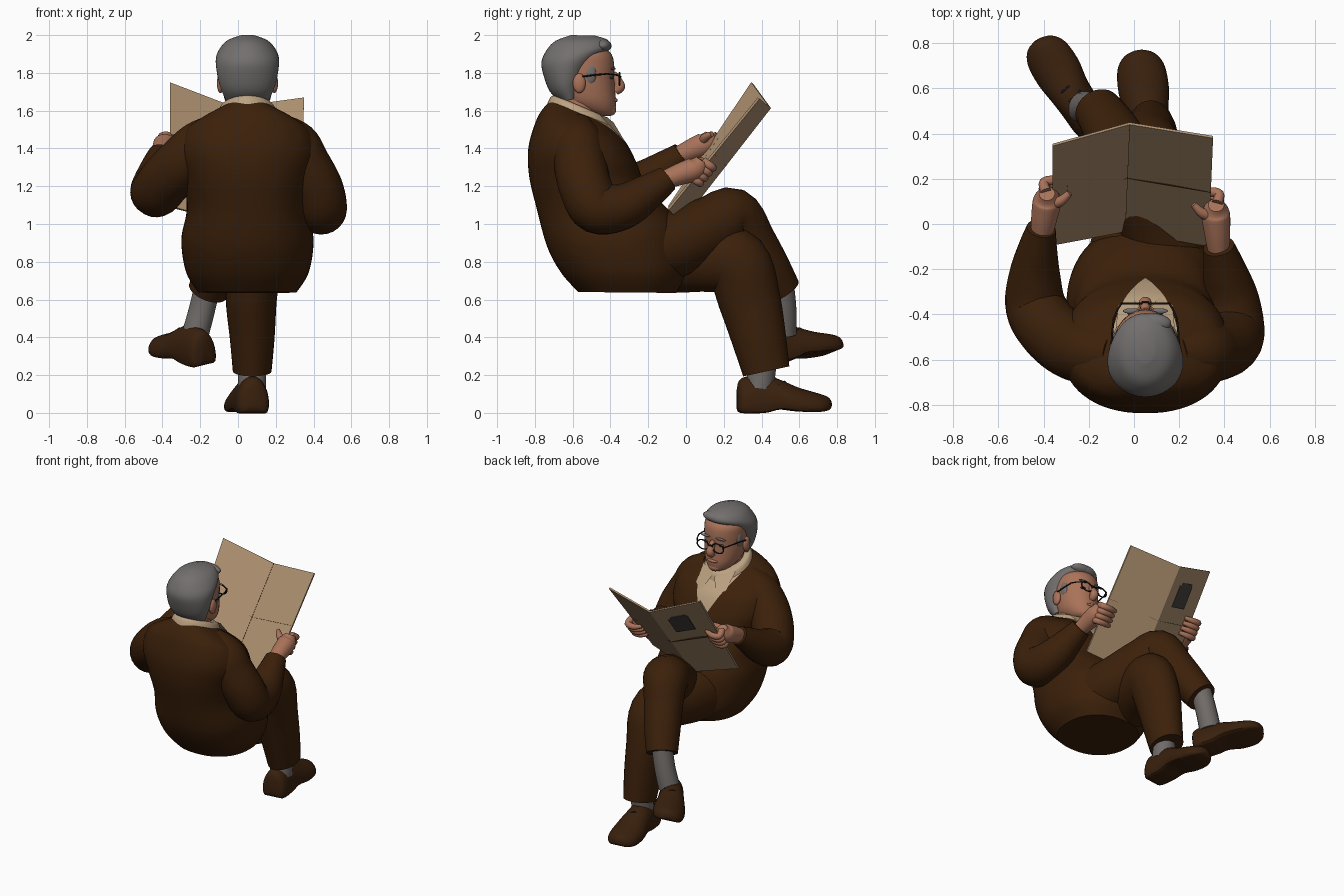
import bpy, bmesh, math
from mathutils import Vector, Matrix

if "Cube" in bpy.data.objects:
    bpy.data.objects.remove(bpy.data.objects["Cube"])

def material(name, rgb):
    m = bpy.data.materials.new(name)
    m.diffuse_color = (*rgb, 1)
    m.use_nodes = True
    m.node_tree.nodes["Principled BSDF"].inputs["Base Color"].default_value = m.diffuse_color
    return m

BROWN = material("brown_wool", (0.044, 0.0145, 0.003))
LEATHER = material("brown_leather", (0.041, 0.0145, 0.004))
GREY = material("grey_hair", (0.17, 0.16, 0.155))
SOCK = material("grey_sock", (0.16, 0.145, 0.135))
SKIN = material("skin", (0.40, 0.17, 0.10))
PAPER = material("newsprint", (0.42, 0.28, 0.16))
SHIRT = material("cream_shirt", (0.50, 0.36, 0.22))
INK = material("dark_ink", (0.06, 0.055, 0.05))
FRAME = material("dark_frame", (0.012, 0.008, 0.006))
CX = 0.05  # body centre line

def finish(name, bm, mats, angle=40):
    bmesh.ops.recalc_face_normals(bm, faces=bm.faces)
    me = bpy.data.meshes.new(name)
    bm.to_mesh(me)
    bm.free()
    for m in mats:
        me.materials.append(m)
    me.shade_smooth()
    me.set_sharp_from_angle(angle=math.radians(angle))
    ob = bpy.data.objects.new(name, me)
    bpy.context.collection.objects.link(ob)
    return ob

def resample(rows, n):
    """Catmull-Rom interpolation of tuples, n steps per span."""
    out = []
    for i in range(len(rows) - 1):
        a, b, c, d = (rows[max(0, min(len(rows) - 1, i + k))] for k in (-1, 0, 1, 2))
        for s in range(n):
            t = s / n
            out.append([0.5 * (2*q + (r - p)*t + (2*p - 5*q + 4*r - s4)*t*t + (3*q - p - 3*r + s4)*t**3)
                        for p, q, r, s4 in zip(a, b, c, d)])
    return out + [list(rows[-1])]

def loft(name, rings, mats, rule=None, cuts=(), angle=40):
    bm = bmesh.new()
    vs = [[bm.verts.new(p) for p in r] for r in rings]
    n = len(vs[0])
    for a, b in zip(vs, vs[1:]):
        for i in range(n):
            bm.faces.new((a[i], a[(i+1) % n], b[(i+1) % n], b[i]))
    bm.faces.new(vs[0])
    bm.faces.new(vs[-1])
    for co, no in cuts:  # clean colour borders
        bmesh.ops.bisect_plane(bm, geom=bm.verts[:] + bm.edges[:] + bm.faces[:], plane_co=co, plane_no=no)
    for f in bm.faces:
        f.material_index = 1 if rule and rule(f.calc_center_median()) else 0
    return finish(name, bm, mats, angle)

def body(name, rows, mats, seg=40, steps=4, rule=None, cuts=(), power=1):
    """Rings spanning a back point and a front point: (yb, zb, yf, zf, half width)."""
    rings = []
    for yb, zb, yf, zf, rx in resample(rows, steps):
        ring = []
        for i in range(seg):
            a = 2 * math.pi * i / seg
            c, s = (math.copysign(abs(v)**power, v) for v in (math.cos(a), math.sin(a)))
            f = 0.5 + 0.5 * s
            ring.append((CX + rx * c, yb + (yf - yb)*f, zb + (zf - zb)*f))
        rings.append(ring)
    return loft(name, rings, mats, rule, cuts)

def tube(name, rows, mat, seg=20, steps=5, sx=1):
    """Round limb through (x, y, z, radius) rows, sx narrows it in x."""
    rows = resample(rows, steps)
    pts = [Vector(r[:3]) for r in rows]
    rings, side, old = [], None, None
    for i, p in enumerate(pts):
        t = (pts[min(i+1, len(pts)-1)] - pts[max(i-1, 0)]).normalized()
        side = t.orthogonal().normalized() if old is None else old.rotation_difference(t) @ side
        old, up = t, t.cross(side)
        ring = []
        for k in range(seg):
            a = 2*math.pi*k/seg
            o = rows[i][3] * (side*math.cos(a) + up*math.sin(a))
            ring.append(p + Vector((o.x*sx, o.y, o.z)))
        rings.append(ring)
    return loft(name, rings, [mat], angle=50)

def ball(name, c, r, mat):
    bm = bmesh.new()
    bmesh.ops.create_uvsphere(bm, u_segments=20, v_segments=12, radius=1,
                              matrix=Matrix.Translation(c) @ Matrix.Diagonal((*r, 1)))
    return finish(name, bm, [mat], 60)

# Cardigan with an open V showing the shirt
V_LOW, V_SLOPE = 1.26, .50
body("cardigan", [(-.57, .64, -.05, .635, .26), (-.66, .74, 0, .75, .325), (-.735, .88, -.02, .95, .35),
                  (-.79, 1.08, -.08, 1.06, .322), (-.83, 1.25, -.21, 1.2, .335), (-.835, 1.4, -.26, 1.32, .37),
                  (-.80, 1.53, -.31, 1.42, .34), (-.765, 1.6, -.36, 1.48, .255), (-.72, 1.65, -.41, 1.53, .15)],
     [BROWN, SHIRT], 64, 6,
     lambda c: c.y > -.5 and c.z > V_LOW and abs(c.x - CX) < V_SLOPE * (c.z - V_LOW),
     [((CX, 0, V_LOW), (s, 0, -V_SLOPE)) for s in (-1, 1)], .88)
# Shirt collar with two front points
body("shirt_collar", [(-.735, 1.635, -.38, 1.49, .165), (-.715, 1.675, -.40, 1.55, .145),
                      (-.69, 1.68, -.43, 1.57, .125)], [SHIRT])
for s in (-1, 1):
    bm = bmesh.new()
    bm.faces.new([bm.verts.new((CX + s*x, y, z)) for x, y, z in
                  ((.01, -.385, 1.54), (.13, -.46, 1.58), (.12, -.36, 1.475), (.06, -.325, 1.44))])
    finish("collar_point", bm, [SHIRT])

# Neck, head and hair
tube("neck", [(CX, -.58, 1.54, .11), (CX, -.56, 1.63, .105), (CX, -.55, 1.73, .105)], SKIN)
body("head", [(-.50, 1.575, -.40, 1.572, .035), (-.58, 1.605, -.378, 1.59, .08), (-.65, 1.65, -.37, 1.64, .115),
              (-.68, 1.72, -.375, 1.70, .132), (-.70, 1.78, -.38, 1.77, .14), (-.7, 1.84, -.38, 1.84, .142),
              (-.68, 1.9, -.395, 1.9, .135), (-.62, 1.95, -.45, 1.95, .09)], [SKIN])
body("hair", [(-.66, 1.645, -.57, 1.67, .115), (-.72, 1.7, -.54, 1.76, .146), (-.755, 1.79, -.50, 1.83, .163),
              (-.765, 1.86, -.44, 1.895, .167), (-.735, 1.925, -.395, 1.935, .146), (-.69, 1.97, -.415, 1.975, .106),
              (-.61, 2.0, -.48, 1.997, .04)], [GREY])
ball("hair_quiff", (CX + .03, -.44, 1.945), (.085, .045, .034), GREY)
tube("nose", [(CX, -.385, 1.80, .016), (CX, -.36, 1.755, .024), (CX, -.352, 1.725, .029), (CX, -.375, 1.70, .02)], SKIN)
ball("lips", (CX, -.378, 1.655), (.04, .016, .012), SKIN)
ball("chin", (CX, -.40, 1.603), (.045, .03, .03), SKIN)

# Ears, sideburns, brows and spectacles
for s in (-1, 1):
    ball("ear", (CX + s*.142, -.565, 1.745), (.02, .034, .052), SKIN)
    ball("sideburn", (CX + s*.124, -.508, 1.795), (.02, .034, .06), GREY)
    ball("brow", (CX + s*.06, -.385, 1.822), (.04, .012, .007), GREY)
    ball("eye", (CX + s*.06, -.393, 1.775), (.02, .012, .008), INK)
    rim = [(CX + s*.06 + .046*math.cos(a), -.352, 1.768 + .033*math.sin(a), .0045)
           for a in (2*math.pi*k/20 for k in range(21))]
    tube("spectacle_rim", rim, FRAME, 8, 1)
    tube("spectacle_arm", [(CX + s*.106, -.352, 1.785, .0045), (CX + s*.14, -.42, 1.795, .0045),
                           (CX + s*.15, -.55, 1.78, .0045)], FRAME, 8, 2)
tube("spectacle_bridge", [(CX - .014, -.345, 1.78, .005), (CX + .014, -.345, 1.78, .005)], FRAME, 8, 1)

# Trouser legs, the one with the outer foot crossed over the other
tube("planted_leg", [(-.11, -.42, .83, .18), (-.04, -.1, .82, .185), (.045, .12, .82, .18), (.08, .27, .79, .175),
                     (.07, .335, .60, .165), (.075, .385, .40, .145), (.075, .425, .22, .125)], BROWN, 28, sx=.82)
tube("crossed_leg", [(.2, -.42, .84, .19), (.13, -.1, .88, .18), (.04, .14, .985, .168), (-.01, .25, 1.04, .15),
                     (-.06, .345, .91, .13), (-.11, .43, .77, .12), (-.16, .505, .645, .105)], BROWN, 28)
tube("planted_sock", [(.075, .41, .3, .075), (.075, .39, .13, .075)], SOCK)
tube("crossed_sock", [(-.155, .50, .70, .07), (-.19, .515, .55, .07), (-.225, .515, .42, .072)], SOCK)

# Shoes: (distance from heel, bottom, top, half width)
SHOE = [(0, .03, .13, .03), (.025, .0, .185, .08), (.14, 0, .2, .088), (.22, .018, .178, .095), (.32, .008, .135, .110),
        (.42, .005, .105, .102), (.475, .015, .085, .065), (.495, .035, .06, .015)]
def shoe(name, heel, toe, roll):
    heel, toe = Vector(heel), Vector(toe)
    d = (toe - heel).normalized()
    side = Matrix.Rotation(roll, 3, d) @ d.cross(Vector((0, 0, 1))).normalized()
    up = side.cross(d)
    k = (toe - heel).length / .495
    rings = []
    for s, lo, hi, w in resample(SHOE, 4):
        ring = []
        for i in range(28):
            a = 2*math.pi*i/28
            # flat below, domed above
            v = lo + (hi - lo) * (.25 + .75*math.sin(a) if math.sin(a) > 0 else .25 - .25*min(1, -2*math.sin(a)))
            ring.append(heel + k*(d*s + side*w*math.cos(a)) + up*v)
        rings.append(ring)
    loft(name, rings, [LEATHER])
    # Laces
    for s, h in ((.2, .183), (.25, .166)):
        row = [(*(heel + k*d*(s + .01*e) + side*.06*e + up*(h - .035*abs(e))), .005) for e in (-1, 0, 1)]
        tube("lace", row, FRAME, 8, 3)
shoe("planted_shoe", (.085, .27, 0), (.02, .77, 0), 0)
shoe("crossed_shoe", (-.165, .43, .25), (-.425, .825, .325), math.radians(-12))

# Sleeves
tube("right_sleeve", [(.18, -.58, 1.50, .10), (.29, -.57, 1.42, .135), (.345, -.56, 1.32, .14), (.415, -.53, 1.19, .14),
                      (.44, -.47, 1.085, .138), (.43, -.33, 1.095, .122), (.40, -.2, 1.17, .095),
                      (.375, -.10, 1.24, .07)], BROWN, 24)
tube("left_sleeve", [(-.08, -.58, 1.50, .10), (-.19, -.57, 1.42, .135), (-.28, -.54, 1.33, .145), (-.38, -.46, 1.235, .14),
                     (-.435, -.36, 1.17, .135), (-.44, -.23, 1.22, .115), (-.425, -.10, 1.31, .085),
                     (-.41, -.02, 1.37, .065)], BROWN, 24)

# Newspaper: two pages meeting at a spine
SPINE_TOP, SPINE_LOW = Vector((-.02, .44, 1.62)), Vector((-.04, -.035, 1.01))
PAGES = {"left_page": (Vector((-.36, .345, 1.75)), Vector((-.36, -.095, 1.095))),
         "right_page": (Vector((.35, .38, 1.67)), Vector((.33, -.10, 1.08)))}
def on_page(page, u, v):
    top, low = PAGES[page]
    return SPINE_LOW.lerp(SPINE_TOP, v).lerp(low.lerp(top, v), u)
OUT = Vector((0, .83, -.56))  # away from the reader
def plate(name, page, u0, u1, v0, v1, off, thick, mat):
    bm = bmesh.new()
    c = [on_page(page, u, v) for u, v in ((u0, v0), (u1, v0), (u1, v1), (u0, v1))]
    a, b = ([bm.verts.new(p + OUT*o) for p in c] for o in (off, off + thick))
    bm.faces.new(a)
    bm.faces.new(b)
    for i in range(4):
        bm.faces.new((a[i], a[(i+1) % 4], b[(i+1) % 4], b[i]))
    finish(name, bm, [mat], 20)
for page in PAGES:
    plate(page, page, 0, 1, 0, 1, 0, .012, PAPER)
    plate("fold_line", page, 0, 1, .4992, .5012, -.0015, .015, LEATHER)
plate("spine_line", "right_page", 0, .006, 0, 1, -.0015, .003, LEATHER)
plate("printed_picture", "left_page", .24, .63, .64, .84, .012, .004, INK)
plate("printed_picture_top", "left_page", .3, .6, .84, .865, .012, .004, INK)

# Hands gripping the outer page edges
def hand(side, page, v, wrist):
    edge = on_page(page, 1, v)
    e = (PAGES[page][0] - PAGES[page][1]).normalized()
    x = Vector((side, 0, 0))
    palm = edge + x*.025 - OUT*.02
    w = Vector(wrist)
    tube("palm", [(*w, .048), (*w.lerp(palm, .5), .058), (*palm, .062), (*(palm + e*.055), .035)], SKIN)
    for i in range(4):
        b = edge + e*(.055 - .035*i)
        pts = [b + x*.03 - OUT*.01, b + x*.038 + OUT*.04, b - x*.015 + OUT*.05, b - x*.07 + OUT*.03]
        tube("finger", [(*p, r) for p, r in zip(pts, (.024, .022, .02, .013))], SKIN, 12, 4)
    pts = [palm - e*.01, edge - x*.03 - OUT*.04 + e*.02, edge - x*.075 - OUT*.02 + e*.06]
    tube("thumb", [(*p, r) for p, r in zip(pts, (.032, .024, .014))], SKIN, 12, 4)
hand(1, "right_page", .345, (.375, -.12, 1.23))
hand(-1, "left_page", .49, (-.41, -.05, 1.355))
